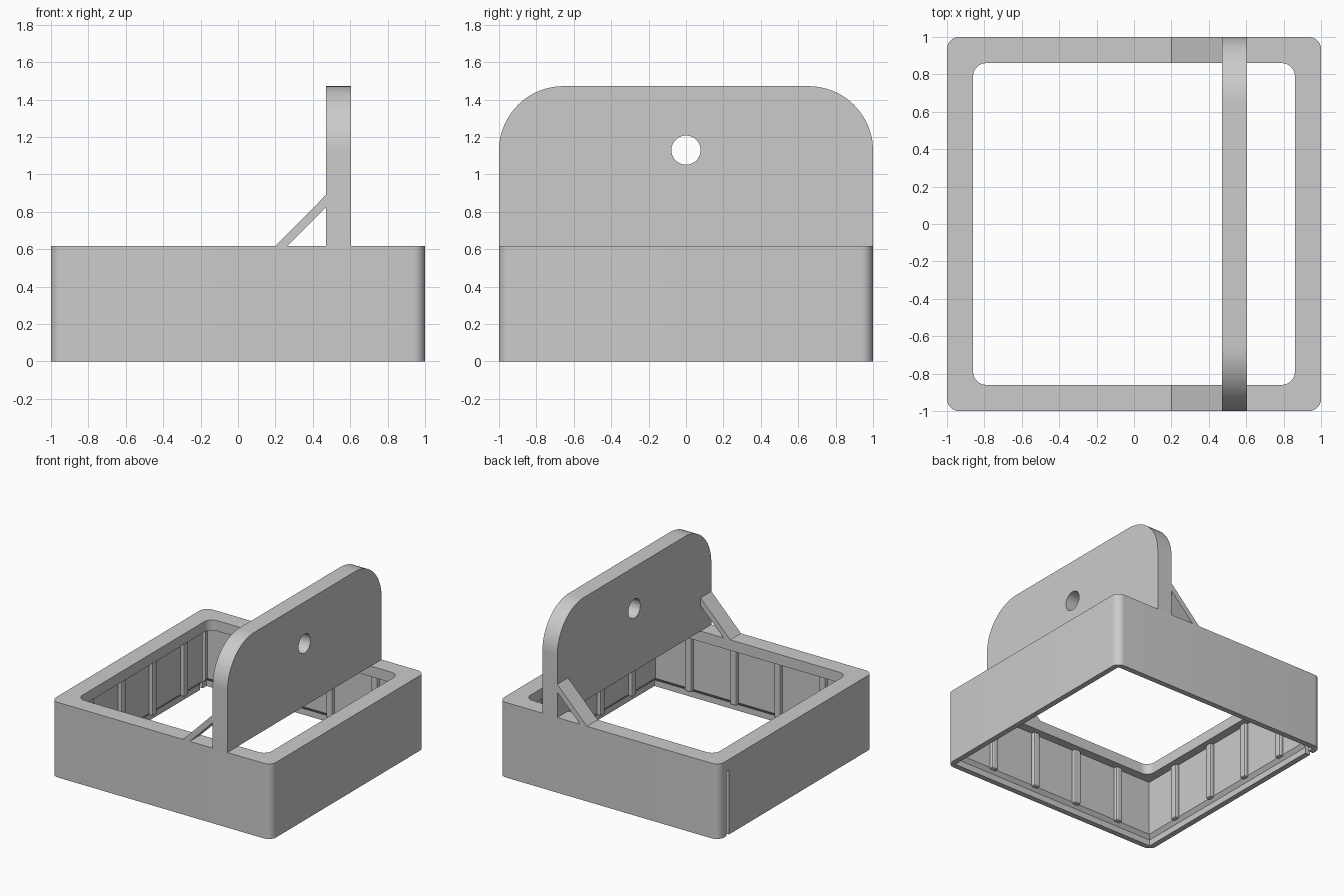
import bpy
import math
from mathutils import Vector

cube = bpy.data.objects.get("Cube")
if cube:
    bpy.data.objects.remove(cube, do_unlink=True)

grey = bpy.data.materials.new("light_grey")
grey.use_nodes = True
colour = (0.6, 0.6, 0.6, 1)
grey.diffuse_color = colour
grey.node_tree.nodes["Principled BSDF"].inputs["Base Color"].default_value = colour

LIP_UNDER, RIM_TOP = 0.53, 0.617
INNER_WALL = 0.93


def loft(name, rings):
    """Closed solid through rings of equal point count, capped at both ends."""
    n = len(rings[0])
    verts = [p for ring in rings for p in ring]
    faces = [list(range(n))[::-1], [len(verts) - n + i for i in range(n)]]
    for r in range(len(rings) - 1):
        for i in range(n):
            j = (i + 1) % n
            faces.append([r * n + i, r * n + j, (r + 1) * n + j, (r + 1) * n + i])
    mesh = bpy.data.meshes.new(name)
    mesh.from_pydata(verts, [], faces)
    mesh.materials.append(grey)
    obj = bpy.data.objects.new(name, mesh)
    bpy.context.collection.objects.link(obj)
    return obj


def arc(cx, cy, r, start, end, steps):
    return [(cx + r * math.cos(math.radians(start + (end - start) * i / steps)),
             cy + r * math.sin(math.radians(start + (end - start) * i / steps)))
            for i in range(steps + 1)]


def rounded_square(half, r, steps=10):
    c = half - r
    corners = [(c, c), (-c, c), (-c, -c), (c, -c)]
    return [p for k, (x, y) in enumerate(corners)
            for p in arc(x, y, r, 90 * k, 90 * k + 90, steps)]


def square(half):
    return [(half, half), (-half, half), (-half, -half), (half, -half)]


def at_z(points, z):
    return [Vector((x, y, z)) for x, y in points]


def box(name, lo, hi):
    base = [(lo[0], lo[1]), (hi[0], lo[1]), (hi[0], hi[1]), (lo[0], hi[1])]
    return loft(name, [at_z(base, lo[2]), at_z(base, hi[2])])


def cut(obj, cutter):
    mod = obj.modifiers.new("cut", "BOOLEAN")
    mod.operation, mod.solver, mod.object = "DIFFERENCE", "EXACT", cutter
    bpy.context.view_layer.objects.active = obj
    bpy.ops.object.modifier_apply(modifier=mod.name)
    bpy.data.objects.remove(cutter, do_unlink=True)


def smooth(obj):
    bpy.ops.object.select_all(action="DESELECT")
    obj.select_set(True)
    bpy.context.view_layer.objects.active = obj
    bpy.ops.object.shade_smooth_by_angle(angle=math.radians(30))


# Hollow frame: rounded outside, square cavity with a stepped foot, overhanging lip
outline = rounded_square(1, 0.065)
frame = loft("frame", [at_z(outline, 0), at_z(outline, RIM_TOP)])
cavity = [(0.955, -0.1), (0.955, 0.05), (INNER_WALL, 0.08), (INNER_WALL, LIP_UNDER)]
cut(frame, loft("cavity_cutter", [at_z(square(h), z) for h, z in cavity]))
opening = rounded_square(0.86, 0.07)
cut(frame, loft("opening_cutter", [at_z(opening, 0.4), at_z(opening, 0.8)]))
# Narrow slot through one side wall
cut(frame, box("slot_cutter", (-1.1, 0.87, -0.1), (-0.88, 0.905, LIP_UNDER)))
smooth(frame)

# Upright plate with rounded top corners and a hole
R, TOP, X0, X1 = 0.345, 1.472, 0.47, 0.605
side = [(-1, RIM_TOP), (1, RIM_TOP)]
side += arc(1 - R, TOP - R, R, 0, 90, 20) + arc(R - 1, TOP - R, R, 90, 180, 20)
plate = loft("upright_plate", [[(x, y, z) for y, z in side] for x in (X0, X1)])
hole = arc(0, 1.13, 0.078, 0, 360, 40)[:-1]
cut(plate, loft("hole_cutter", [[(x, y, z) for y, z in hole] for x in (0.3, 0.8)]))
smooth(plate)

# Diagonal braces from the rim to the plate
profile = [(0.2, RIM_TOP), (X0, 0.89), (X0, 0.825), (0.262, RIM_TOP)]
for name, y0, y1 in (("front_brace", -1, -0.86), ("back_brace", 0.86, 1)):
    loft(name, [[(x, y, z) for x, z in profile] for y in (y0, y1)])

# Vertical ribs on the inside of each wall
for wall in range(4):
    for i, offset in enumerate((-0.61, -0.2, 0.2, 0.61)):
        rib = box(f"rib_{wall + 1}_{i + 1}", (INNER_WALL - 0.035, offset - 0.03, 0.065),
                  (INNER_WALL + 0.005, offset + 0.03, LIP_UNDER))
        rib.rotation_euler.z = wall * math.pi / 2
        bevel = rib.modifiers.new("soft_edges", "BEVEL")
        bevel.width, bevel.segments = 0.012, 2
